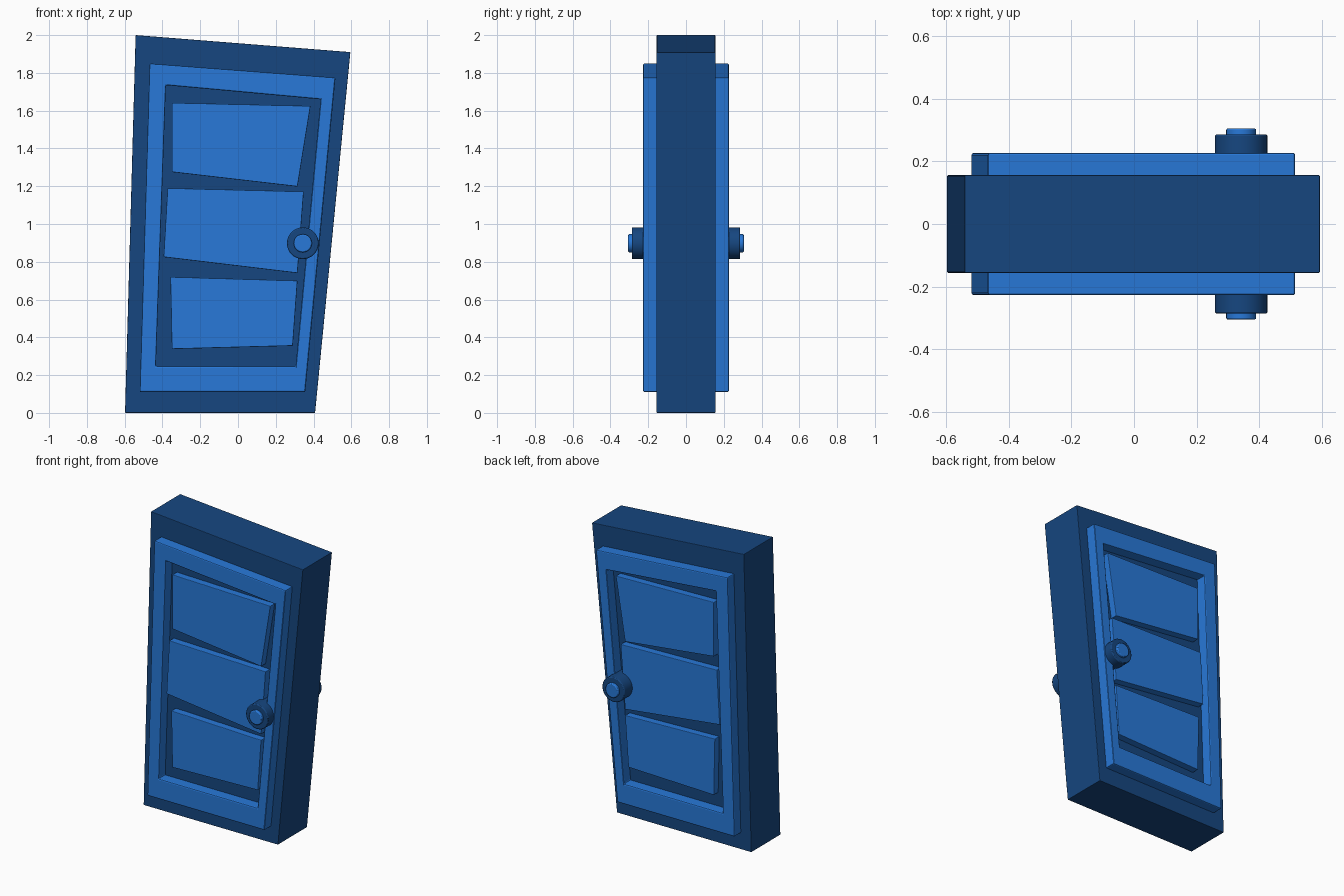
import bpy, bmesh, math
from mathutils import Matrix, Vector

if "Cube" in bpy.data.objects:
    bpy.data.objects.remove(bpy.data.objects["Cube"])


def material(name, rgb):
    m = bpy.data.materials.new(name)
    m.diffuse_color = (*rgb, 1)
    m.use_nodes = True
    m.node_tree.nodes["Principled BSDF"].inputs["Base Color"].default_value = m.diffuse_color
    return m


DARK = material("dark_blue", (0.008, 0.062, 0.216))
LIGHT = material("light_blue", (0.021, 0.19, 0.69))


def finish(bm, name, mat, bevel, mirror=True, smooth=False):
    bmesh.ops.recalc_face_normals(bm, faces=bm.faces)
    me = bpy.data.meshes.new(name)
    bm.to_mesh(me)
    bm.free()
    ob = bpy.data.objects.new(name, me)
    bpy.context.collection.objects.link(ob)
    me.materials.append(mat)
    b = ob.modifiers.new("bevel", "BEVEL")
    b.width, b.segments, b.limit_method = bevel, 2, "ANGLE"
    b.angle_limit = math.radians(40)
    if mirror:
        m = ob.modifiers.new("both_sides", "MIRROR")
        m.use_axis = (False, True, False)
        m.use_mirror_merge = False
    if smooth:
        bpy.context.view_layer.objects.active = ob
        ob.select_set(True)
        bpy.ops.object.shade_smooth_by_angle(angle=math.radians(35))
        ob.select_set(False)
    return ob


def prism(name, outline, y0, y1, mat, bevel, mirror=True, hole=None):
    """Extrude an xz outline along y, optionally with a matching hole."""
    bm = bmesh.new()
    outer = [bm.verts.new((x, y0, z)) for x, z in outline]
    if hole:
        inner = [bm.verts.new((x, y0, z)) for x, z in hole]
        n = len(outer)
        faces = [bm.faces.new((outer[i], outer[(i + 1) % n], inner[(i + 1) % n], inner[i]))
                 for i in range(n)]
    else:
        faces = [bm.faces.new(outer)]
    ext = bmesh.ops.extrude_face_region(bm, geom=faces, use_keep_orig=True)
    verts = [g for g in ext["geom"] if isinstance(g, bmesh.types.BMVert)]
    bmesh.ops.translate(bm, vec=Vector((0, y1 - y0, 0)), verts=verts)
    return finish(bm, name, mat, bevel, mirror)


def disc(name, radius, y0, y1, mat, bevel):
    bm = bmesh.new()
    place = Matrix.Translation((0.343, (y0 + y1) / 2, 0.898)) @ Matrix.Rotation(math.pi / 2, 4, "X")
    bmesh.ops.create_cone(bm, cap_ends=True, segments=32, radius1=radius, radius2=radius,
                          depth=abs(y1 - y0), matrix=place)
    return finish(bm, name, mat, bevel, smooth=True)


# Crooked door slab
prism("door_slab", [(-0.598, 0), (0.408, 0), (0.595, 1.91), (-0.542, 2.0)],
      -0.156, 0.156, DARK, 0.003, mirror=False)

# Raised border on front and back
prism("door_border", [(-0.52, 0.11), (0.356, 0.11), (0.516, 1.775), (-0.468, 1.85)],
      -0.227, -0.15, LIGHT, 0.007,
      hole=[(-0.435, 0.248), (0.305, 0.248), (0.437, 1.66), (-0.382, 1.735)])

# Three uneven panels inside the border
panels = {
    "lower_panel": [(-0.35, 0.338), (0.29, 0.355), (0.315, 0.70), (-0.358, 0.72)],
    "middle_panel": [(-0.394, 0.825), (0.315, 0.74), (0.348, 1.172), (-0.373, 1.19)],
    "upper_panel": [(-0.35, 1.275), (0.315, 1.198), (0.384, 1.625), (-0.35, 1.642)],
}
for name, outline in panels.items():
    prism(name, outline, -0.203, -0.15, LIGHT, 0.004)

# Round knob with a bright centre
disc("door_knob", 0.084, -0.287, -0.15, DARK, 0.006)
disc("knob_centre", 0.048, -0.306, -0.28, LIGHT, 0.006)
